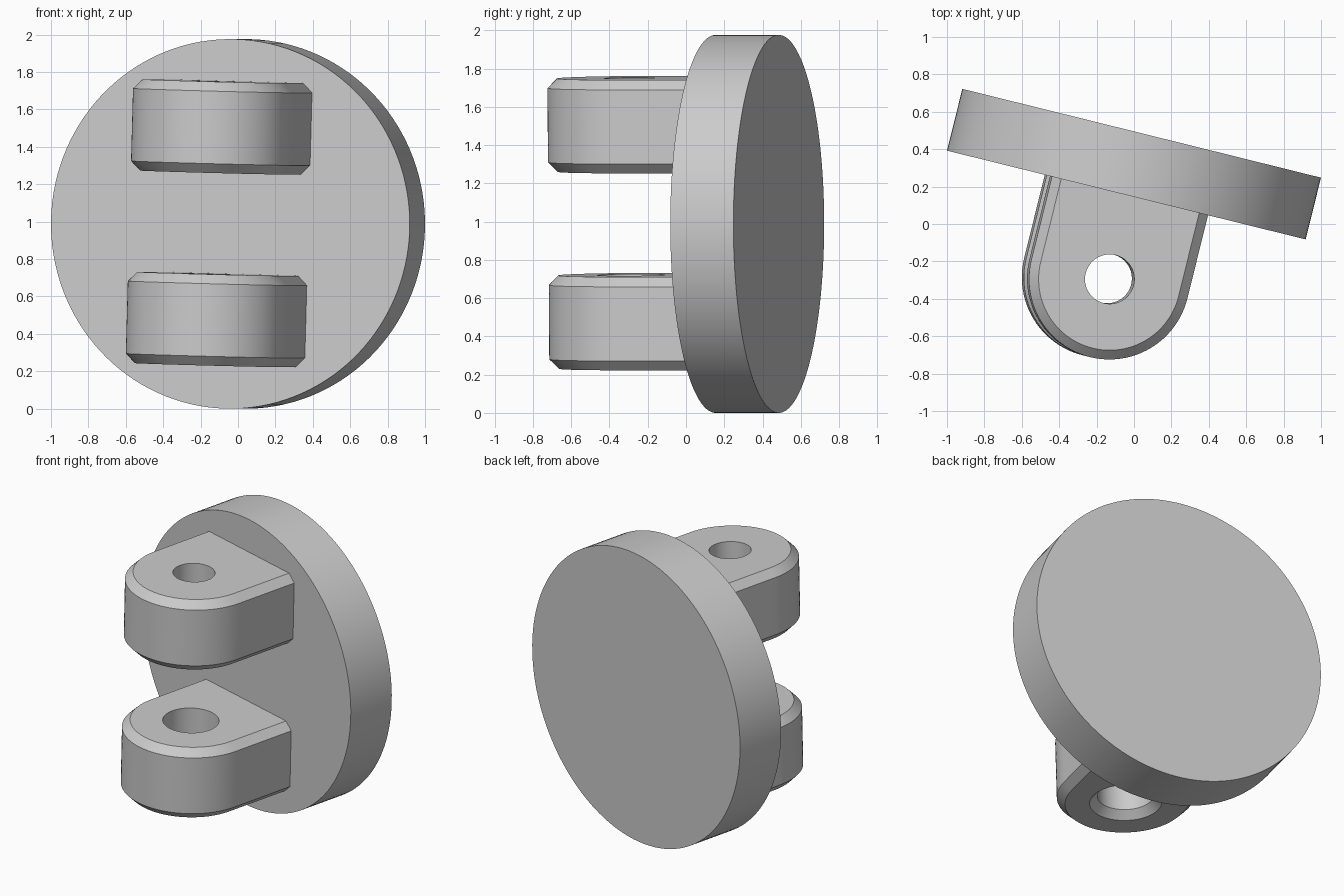
import bpy, bmesh
from math import sin, cos, tau, radians
from mathutils import Euler, Matrix

cube = bpy.data.objects.get("Cube")
if cube:
    bpy.data.objects.remove(cube, do_unlink=True)

GREY = (0.6, 0.6, 0.6, 1.0)
grey = bpy.data.materials.new("plain grey")
grey.use_nodes = True
grey.diffuse_color = GREY
grey.node_tree.nodes["Principled BSDF"].inputs["Base Color"].default_value = GREY

# Whole bracket is turned about z and rolled slightly about the disc axis
PLACE = Matrix.Translation((0, 0.32, 0.988)) @ Euler(
    (0, radians(1.6), radians(-13.9))).to_matrix().to_4x4()
SEGMENTS = 96
LUG_R, CHAMFER, PIN_Y = 0.43, 0.05, -0.628


def finish(name, bm):
    bmesh.ops.recalc_face_normals(bm, faces=bm.faces)
    bm.transform(PLACE)
    mesh = bpy.data.meshes.new(name)
    bm.to_mesh(mesh)
    bm.free()
    obj = bpy.data.objects.new(name, mesh)
    bpy.context.collection.objects.link(obj)
    mesh.materials.append(grey)
    bpy.ops.object.select_all(action='DESELECT')
    obj.select_set(True)
    bpy.context.view_layer.objects.active = obj
    bpy.ops.object.shade_smooth_by_angle(angle=radians(25))


def circle(r, t):
    return r * cos(t), r * sin(t)


def tongue(r, t):
    """Round nose in front, straight sides running back into the disc."""
    c, s = cos(t), sin(t)
    if s <= 0:
        return r * c, r * s
    k = min(r / max(abs(c), 1e-6), 0.6 / s)
    return k * c, k * s


def lug(name, low, high, hole, countersink=0.0):
    # Closed section of rings: up the bore, over the top and down the outside
    section = [(circle, hole, low + countersink), (circle, hole, high),
               (tongue, LUG_R - CHAMFER, high), (tongue, LUG_R, high - CHAMFER),
               (tongue, LUG_R, low + CHAMFER), (tongue, LUG_R - CHAMFER, low)]
    if countersink:
        section.append((circle, hole + countersink, low))
    bm = bmesh.new()
    rings = []
    for shape, r, z in section:
        ring = []
        for i in range(SEGMENTS):
            x, y = shape(r, tau * i / SEGMENTS)
            ring.append(bm.verts.new((x, y + PIN_Y, z)))
        rings.append(ring)
    for a, b in zip(rings, rings[1:] + rings[:1]):
        for i in range(SEGMENTS):
            j = (i + 1) % SEGMENTS
            bm.faces.new((a[i], a[j], b[j], b[i]))
    finish(name, bm)


# Round mounting disc
disc = bmesh.new()
bmesh.ops.create_cone(disc, cap_ends=True, segments=128, radius1=0.988,
                      radius2=0.988, depth=0.34,
                      matrix=Matrix.Rotation(radians(90), 4, 'X'))
finish("mounting_disc", disc)

# Pair of pin lugs, the lower with a wider countersunk bore
lug("upper_lug", 0.275, 0.763, 0.132)
lug("lower_lug", -0.755, -0.267, 0.176, countersink=0.05)
